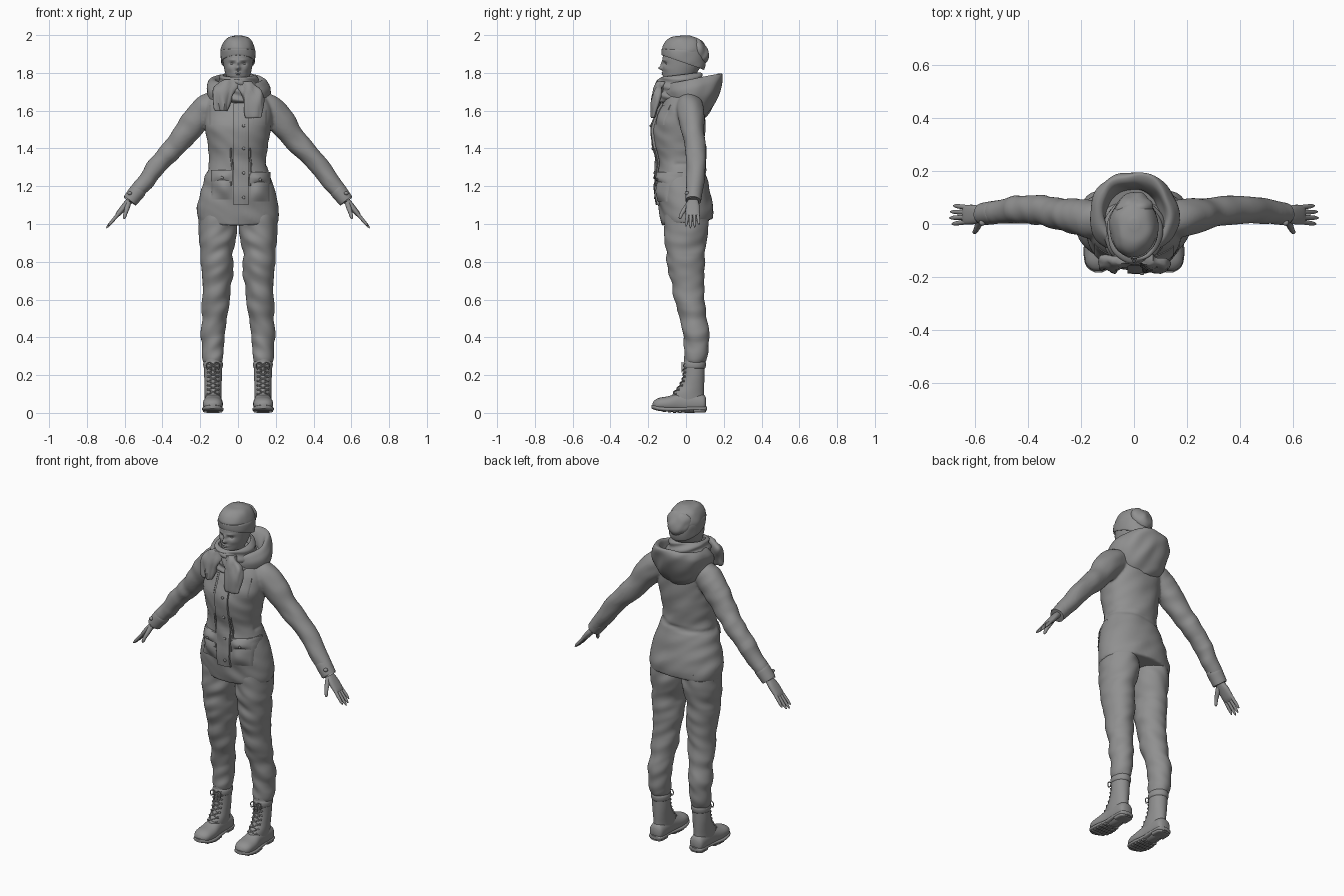
import bpy, bmesh, math
from mathutils import Vector, Matrix, noise
from mathutils.bvhtree import BVHTree

X, Y, Z = Vector((1, 0, 0)), Vector((0, 1, 0)), Vector((0, 0, 1))
FLAT, ALONG_Y = (X, Y), (X, Z)
grey = bpy.data.materials.new("dark_grey")
grey.diffuse_color = (.28, .28, .28, 1)


def spline(keys, sub):
    """Catmull-Rom through keys of (x, y, z, radius_u, radius_v, slope)."""
    k = [tuple(q) + (0,) * (6 - len(q)) for q in keys]
    k = [k[0]] + k + [k[-1]]
    out = []
    for i in range(1, len(k) - 2):
        for j in range(sub):
            t = j / sub
            out.append([0.5 * (2 * b + (c - a) * t + (2 * a - 5 * b + 4 * c - d) * t * t
                               + (3 * b - a - 3 * c + d) * t ** 3)
                        for a, b, c, d in zip(*k[i - 1:i + 3])])
    return out + [list(k[-1])]


def loft(bm, keys, n=32, sub=6, frame=None, power=2, warp=None):
    pts = spline(keys, sub)
    rings = []
    for i, k in enumerate(pts):
        c = Vector(k[:3])
        if frame:
            u, v = frame
        else:
            t = (Vector(pts[min(i + 1, len(pts) - 1)][:3]) - Vector(pts[max(i - 1, 0)][:3])).normalized()
            u = Y.cross(t).normalized()
            v = t.cross(u)
        ring = []
        for j in range(n):
            a = 2 * math.pi * j / n
            ca, sa = math.cos(a), math.sin(a)
            p = (c + u * max(k[3], .002) * math.copysign(abs(ca) ** (2 / power), ca)
                 + v * max(k[4], .002) * math.copysign(abs(sa) ** (2 / power), sa))
            p.z += k[5] * (p.y - c.y)
            if warp:
                p += warp(p, (u * ca + v * sa))
            ring.append(bm.verts.new(p))
        rings.append(ring)
    for r, s in zip(rings, rings[1:]):
        for j in range(n):
            bm.faces.new((r[j], r[(j + 1) % n], s[(j + 1) % n], s[j]))
    bm.faces.new(rings[0])
    bm.faces.new(rings[-1])


def ball(bm, c, r, n=16):
    bmesh.ops.create_uvsphere(bm, u_segments=n, v_segments=n // 2, radius=1,
                              matrix=Matrix.Translation(c) @ Matrix.Diagonal((*r, 1)))


def finish(name, bm, mirror=False):
    bmesh.ops.recalc_face_normals(bm, faces=bm.faces)
    me = bpy.data.meshes.new(name)
    bm.to_mesh(me)
    bm.free()
    me.materials.append(grey)
    ob = bpy.data.objects.new(name, me)
    bpy.context.collection.objects.link(ob)
    if mirror:
        ob.modifiers.new("mirror", 'MIRROR').use_mirror_merge = False
    return ob


def part(name, keys, mirror=False, **kw):
    bm = bmesh.new()
    loft(bm, keys, **kw)
    return finish(name, bm, mirror)


def folds(amp, fx, fz):
    return lambda p, d: d * amp * noise.noise(Vector((p.x * fx, p.y * fx, p.z * fz + p.x * 9)))


def front(bvh, x, z):
    hit = bvh.ray_cast(Vector((x, -1, z)), Y)[0]
    return hit.y if hit else -.03


def patch(name, bvh, x0, x1, z0, z1, depth, puff=0.0, n=10):
    """Cloth panel laid on the front of the jacket."""
    bm = bmesh.new()
    g = []
    for i in range(n + 3):
        for j in range(n + 3):
            s, t = (min(max(q - 1, 0), n) / n for q in (i, j))
            x, z = x0 + (x1 - x0) * s, z0 + (z1 - z0) * t
            rim = i in (0, n + 2) or j in (0, n + 2)
            off = .012 if rim else -depth - puff * math.sin(math.pi * s) * math.sin(math.pi * t)
            g.append(bm.verts.new((x, front(bvh, x, z) + off, z)))
    w = n + 3
    for i in range(w - 1):
        for j in range(w - 1):
            bm.faces.new([g[a] for a in (i * w + j, (i + 1) * w + j, (i + 1) * w + j + 1, i * w + j + 1)])
    return finish(name, bm)


def torso_cloth(p, d):
    seam = -.009 * math.exp(-((p.z - 1.30 - .1 * p.x) / .010) ** 2) if p.y > -.06 else 0
    return folds(.009, 7, 15)(p, d) + d * seam


# Jacket: torso and sleeves fused into one cloth surface
bm = bmesh.new()
loft(bm, [(0, .005, 1.008, .214, .134, .12), (0, .002, 1.06, .217, .142, .08), (0, -.008, 1.13, .207, .145),
          (0, -.02, 1.22, .185, .136), (0, -.03, 1.33, .153, .122), (0, -.035, 1.42, .16, .133),
          (0, -.035, 1.52, .176, .138), (0, -.02, 1.6, .176, .124), (0, -.005, 1.66, .16, .108),
          (0, 0, 1.71, .12, .09), (0, 0, 1.75, .08, .075)], n=64, sub=8, frame=FLAT, power=2.1, warp=torso_cloth)
bvh = BVHTree.FromBMesh(bm)
for s in (1, -1):
    loft(bm, [(s * x, *r) for x, *r in (
        (.10, .01, 1.65, .055, .07), (.165, .02, 1.61, .078, .072), (.23, .03, 1.54, .072, .065),
        (.295, .042, 1.458, .063, .058), (.36, .053, 1.385, .056, .055), (.435, .054, 1.30, .051, .052),
        (.505, .047, 1.205, .046, .046), (.55, .04, 1.15, .041, .042), (.57, .038, 1.124, .037, .038))],
        n=40, warp=folds(.007, 11, 16))
jacket = finish("jacket", bm)
m = jacket.modifiers.new("fuse", 'REMESH')
m.mode, m.voxel_size, m.use_smooth_shade = 'VOXEL', .007, True
m = jacket.modifiers.new("soften", 'SMOOTH')
m.factor, m.iterations = .5, 4

# Placket, chest yokes, pockets with flaps, buttons and drawstrings
patch("placket", bvh, -.025, .055, 1.1, 1.64, .012, n=24)
for side, x0, x1 in (("left", .08, .15), ("right", -.15, -.04)):
    patch("chest_yoke_" + side, bvh, x0, x1, 1.525, 1.63, .003)
for side, x0, x1, z in (("left", .068, .168, 1.12), ("right", -.14, -.03, 1.13)):
    patch("pocket_" + side, bvh, x0, x1, z, z + .13, .005, .018)
    patch("pocket_flap_" + side, bvh, x0 - .004, x1 + .004, z + .095, z + .155, .010, .016)
bm = bmesh.new()
for z in (1.14, 1.27, 1.40, 1.52):
    ball(bm, (.03, front(bvh, .03, z) - .013, z), (.008, .005, .008))
for x, z in ((.118, 1.235), (-.085, 1.245)):
    ball(bm, (x, front(bvh, x, z) - .026, z), (.008, .005, .008))
finish("buttons", bm)
for side, x in (("left", .066), ("right", -.034)):
    part("drawstring_" + side, [(x + .004 * math.sin(z * 40), front(bvh, x, z) - .007, z, .005, .005)
                                for z in (1.4, 1.36, 1.32, 1.28, 1.24, 1.2)], n=8, sub=3)
part("sleeve_cuff", [(.527, .044, 1.18, .041, .042), (.53, .043, 1.176, .044, .044), (.553, .04, 1.147, .042, .043),
                     (.572, .038, 1.122, .040, .041), (.570, .038, 1.125, .034, .034)], mirror=True, sub=3)
bm = bmesh.new()
ball(bm, (.573, .005, 1.163), (.012, .012, .010))
finish("cuff_button", bm, True)

# Hood hanging open behind the neck, with a rolled rim
part("hood", [(0, .03, 1.565, .09, .072), (0, .035, 1.60, .135, .105, .05), (0, .035, 1.655, .166, .137, .15),
              (0, .035, 1.715, .174, .156, .2), (0, .038, 1.75, .160, .157, .2), (0, .038, 1.768, .142, .147, .2),
              (0, .036, 1.762, .124, .126, .2), (0, .03, 1.73, .115, .115, .2), (0, .03, 1.69, .10, .105, .2)],
     n=64, frame=FLAT, warp=folds(.016, 10, 10))

# Scarf: folded wrap and two tails
part("scarf_wrap", [(0, -.03, 1.75, .07, .085, .1), (0, -.03, 1.787, .078, .096, .12), (0, -.032, 1.784, .094, .112, .12),
                    (0, -.03, 1.755, .106, .118, .12), (0, -.03, 1.71, .115, .122, .12),
                    (0, -.03, 1.665, .115, .122, .1), (0, -.02, 1.64, .09, .10)], n=64, frame=FLAT,
     warp=lambda p, d: d * (.005 * math.sin(p.z * 130 + p.x * 40) + .007 * noise.noise(p * 14)))
part("scarf_tail_left", [(.02, -.13, 1.755, .05, .022, 0), (.065, -.148, 1.70, .060, .024), (.085, -.162, 1.64, .050, .020),
                         (.088, -.172, 1.575, .042, .014), (.085, -.174, 1.56, .036, .008)],
     frame=FLAT, power=2.6, warp=folds(.018, 34, 8))
part("scarf_tail_right", [(-.02, -.13, 1.765, .05, .022), (-.065, -.142, 1.72, .066, .026), (-.085, -.155, 1.665, .052, .022),
                          (-.085, -.165, 1.61, .034, .014), (-.085, -.166, 1.598, .028, .008)],
     frame=FLAT, power=2.6, warp=folds(.018, 34, 8))

# Head with features pressed into the face: (x, z, width, height, push)
BUMPS = [(0, 1.825, .011, .010, .022), (0, 1.846, .008, .016, .010), (.03, 1.849, .015, .009, -.012),
         (.03, 1.868, .018, .005, .004), (0, 1.800, .017, .0035, .008), (0, 1.791, .014, .0035, .008),
         (.045, 1.822, .016, .014, .004), (0, 1.772, .018, .010, .008)]


def face(p, d):
    if p.y > -.05:
        return Vector()
    return -Y * sum(f * math.exp(-((abs(p.x) - x) / w) ** 2 - ((p.z - z) / h) ** 2) for x, z, w, h, f in BUMPS)


part("head", [(0, -.01, 1.68, .055, .06), (0, -.02, 1.735, .052, .066), (0, -.042, 1.765, .056, .072),
              (0, -.032, 1.80, .068, .09), (0, -.022, 1.845, .077, .102), (0, -.018, 1.89, .08, .104),
              (0, -.015, 1.94, .07, .09)], n=128, sub=12, frame=FLAT, warp=face)
bm = bmesh.new()
ball(bm, (.03, -.0955, 1.849), (.013, .012, .009))
finish("eyes", bm, True)

# Knitted hat: close band, crown and slouching tip
part("hat_band", [(0, -.015, 1.865, .078, .102, -.35), (0, -.015, 1.855, .088, .111, -.35), (0, -.013, 1.88, .092, .116, -.33),
                  (0, -.012, 1.91, .092, .116, -.15), (0, -.011, 1.925, .088, .111, 0)], n=64, sub=4, frame=FLAT,
     warp=folds(.004, 18, 18))
part("hat_crown", [(0, -.012, 1.89, .088, .11, -.2), (0, -.01, 1.925, .091, .114, -.1), (0, -.005, 1.96, .079, .099, -.1),
                   (0, 0, 1.985, .055, .070, -.1), (0, 0, 1.998, .018, .02)], n=64, frame=FLAT, warp=folds(.007, 18, 14))
part("hat_tip", [(0, .02, 1.968, .03, .02), (0, .046, 1.942, .064, .048), (0, .068, 1.91, .068, .050),
                 (0, .084, 1.88, .054, .038), (0, .092, 1.858, .028, .018), (0, .093, 1.852, .006, .004)],
     warp=folds(.01, 24, 18))

# Hands: palm, four fingers, thumb
bm = bmesh.new()
loft(bm, [(.552, .038, 1.15, .02, .026), (.575, .037, 1.122, .018, .028), (.600, .036, 1.094, .017, .036),
          (.630, .035, 1.058, .014, .037), (.643, .035, 1.043, .009, .032)], n=24, power=2.4)
for y, spread, length in ((.062, .007, .084), (.044, .002, .102), (.026, -.003, .108), (.009, -.009, .094)):
    loft(bm, [(.627 + .645 * q * length, y + spread * q, 1.061 - .764 * q * length, r, r)
              for q, r in ((0, .0095), (.4, .009), (.8, .0075), (1, .0025))], n=12, sub=4)
loft(bm, [(.580, .018, 1.11, .014, .016), (.588, -.004, 1.082, .013, .013), (.596, -.022, 1.056, .010, .010),
          (.602, -.031, 1.034, .008, .008), (.604, -.034, 1.026, .002, .002)], n=12, sub=4)
finish("hands", bm, True)

# Trouser legs with soft creases
part("trouser_legs", [(.105, .005, 1.06, .10, .118), (.108, 0, .95, .101, .115), (.112, -.003, .87, .091, .106),
                      (.111, -.002, .79, .085, .099), (.112, .008, .70, .080, .089), (.116, .018, .60, .074, .079),
                      (.122, .038, .50, .068, .071), (.129, .055, .42, .065, .068), (.132, .053, .34, .060, .063),
                      (.132, .049, .285, .056, .061), (.132, .048, .262, .050, .054)],
     mirror=True, n=48, sub=10, frame=FLAT, warp=folds(.010, 9, 17))

# Boots: shaft, foot, sole with heel and tread, padded collar, laces
bm = bmesh.new()
loft(bm, [(.132, .045, .285, .047, .055), (.132, .042, .2, .047, .056), (.132, .031, .145, .045, .065),
          (.132, .012, .10, .045, .082), (.132, .008, .05, .043, .088)], frame=FLAT)
loft(bm, [(.132, .106, .05, .025, .03), (.132, .09, .052, .041, .046), (.132, .03, .055, .045, .055),
          (.132, -.03, .055, .046, .053), (.133, -.09, .048, .053, .041), (.134, -.14, .046, .050, .034),
          (.134, -.166, .042, .036, .025), (.134, -.177, .040, .014, .012)], frame=ALONG_Y, power=2.2)
boot = BVHTree.FromBMesh(bm)
finish("boots", bm, True)
bm = bmesh.new()
loft(bm, [(.132, .112, .024, .018, .010), (.132, .097, .023, .042, .012), (.132, .03, .024, .045, .011),
          (.132, -.03, .020, .048, .012), (.133, -.09, .019, .057, .013), (.134, -.14, .023, .053, .013),
          (.134, -.167, .029, .040, .012), (.134, -.183, .033, .014, .010)], frame=ALONG_Y, power=3)
loft(bm, [(.132, .106, .014, .024, .010), (.132, .09, .014, .040, .012), (.132, .04, .014, .042, .012)],
     frame=ALONG_Y, power=4)
for i in range(5):
    y = -.025 - i * .027
    w = .042 + .010 * math.sin(math.pi * (i + .5) / 5)
    z = .009 + .009 * (i / 4) ** 3
    loft(bm, [(.133, y, z, w, .009), (.133, y - .016, z, w, .009)], frame=ALONG_Y, power=4, sub=1)
finish("boot_soles", bm, True)
part("boot_collars", [(.132, .045, .235, .046, .054), (.132, .045, .243, .051, .059), (.132, .046, .262, .052, .060),
                      (.132, .046, .275, .046, .055)], mirror=True, frame=FLAT, sub=4)
bm = bmesh.new()
for i in range(7):
    z = .10 + i * .023
    for s in (1, -1):
        loft(bm, [(.132 + s * dx, front(boot, .132 + s * dx, z + dz) - .003, z + dz, .0035, .0035)
                  for dx, dz in ((-.026, 0), (-.012, .006), (0, .0115), (.012, .017), (.026, .023))], n=6, sub=2)
        ball(bm, (.132 + s * .028, front(boot, .132 + s * .028, z) - .002, z), (.006, .005, .006), 8)
for s in (1, -1):
    loft(bm, [(.132 + s * dx, -.02, .255 + dz, .003, .003) for dx, dz in
              ((0, 0), (.018, .012), (.034, .002), (.03, -.022), (.012, -.012), (.008, -.04))], n=6, sub=4)
finish("boot_laces", bm, True)

bpy.ops.object.select_all(action='SELECT')
bpy.context.view_layer.objects.active = jacket
bpy.ops.object.shade_smooth_by_angle(angle=math.radians(50))
